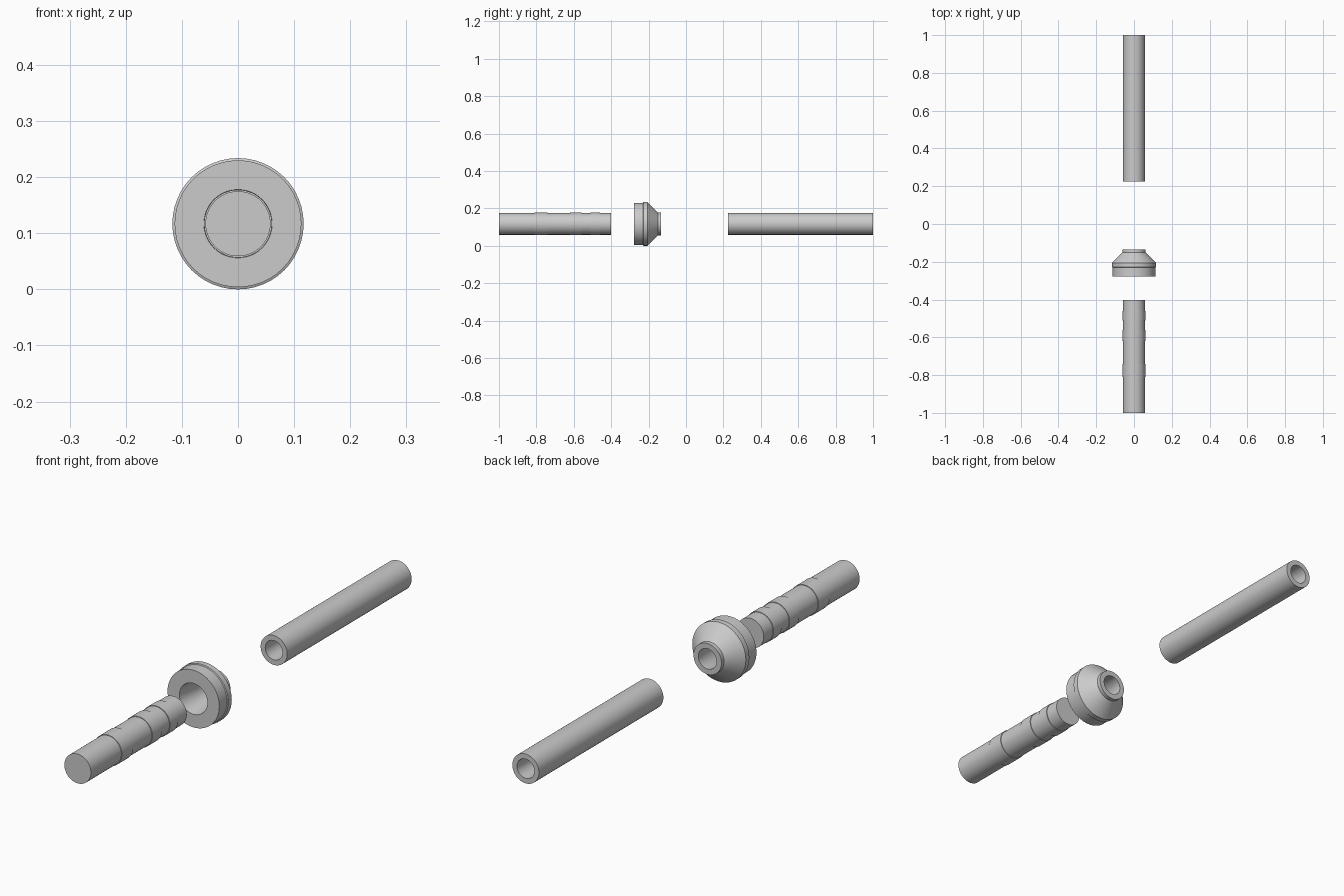
import bpy, math

if "Cube" in bpy.data.objects:
    bpy.data.objects.remove(bpy.data.objects["Cube"])

AXIS_Z = 0.117
SEGMENTS = 48


def lathe(name, profile, closed=False):
    """Spin (y, radius) points around the shared y axis."""
    verts, faces = [], []
    for y, r in profile:
        for i in range(SEGMENTS):
            a = 2 * math.pi * i / SEGMENTS
            verts.append((r * math.cos(a), y, AXIS_Z + r * math.sin(a)))
    n = len(profile)
    for k in range(n if closed else n - 1):
        a, b = k * SEGMENTS, (k + 1) % n * SEGMENTS
        for i in range(SEGMENTS):
            j = (i + 1) % SEGMENTS
            faces.append((a + i, b + i, b + j, a + j))
    if not closed:
        faces.append(tuple(range(SEGMENTS)))
        faces.append(tuple(reversed(range((n - 1) * SEGMENTS, n * SEGMENTS))))
    mesh = bpy.data.meshes.new(name)
    mesh.from_pydata(verts, [], faces)
    mesh.update()
    obj = bpy.data.objects.new(name, mesh)
    bpy.context.collection.objects.link(obj)
    bpy.ops.object.select_all(action='DESELECT')
    obj.select_set(True)
    bpy.context.view_layer.objects.active = obj
    bpy.ops.object.mode_set(mode='EDIT')
    bpy.ops.mesh.select_all(action='SELECT')
    bpy.ops.mesh.normals_make_consistent(inside=False)
    bpy.ops.object.mode_set(mode='OBJECT')
    bpy.ops.object.shade_smooth_by_angle(angle=math.radians(25))
    return obj


# Solid rod with three slightly raised bands
BODY_R, BAND_R = 0.058, 0.0605
rod = [(-1.0, BODY_R)]
for start, end in ((-0.81, -0.74), (-0.62, -0.56), (-0.51, -0.46)):
    rod += [(start, BODY_R), (start, BAND_R), (end, BAND_R), (end, BODY_R)]
rod.append((-0.402, BODY_R))
lathe("solid_rod", rod)

# Flanged collar: rim, cone, short neck and a tapered bore
lathe("collar", [
    (-0.278, 0.061), (-0.278, 0.113), (-0.23, 0.113), (-0.228, 0.117),
    (-0.206, 0.117), (-0.15, 0.061), (-0.134, 0.061),
    (-0.134, 0.040), (-0.15, 0.040),
], closed=True)

# Open tube
lathe("hollow_tube", [(0.224, 0.038), (0.224, 0.058), (1.0, 0.058), (1.0, 0.038)],
      closed=True)
